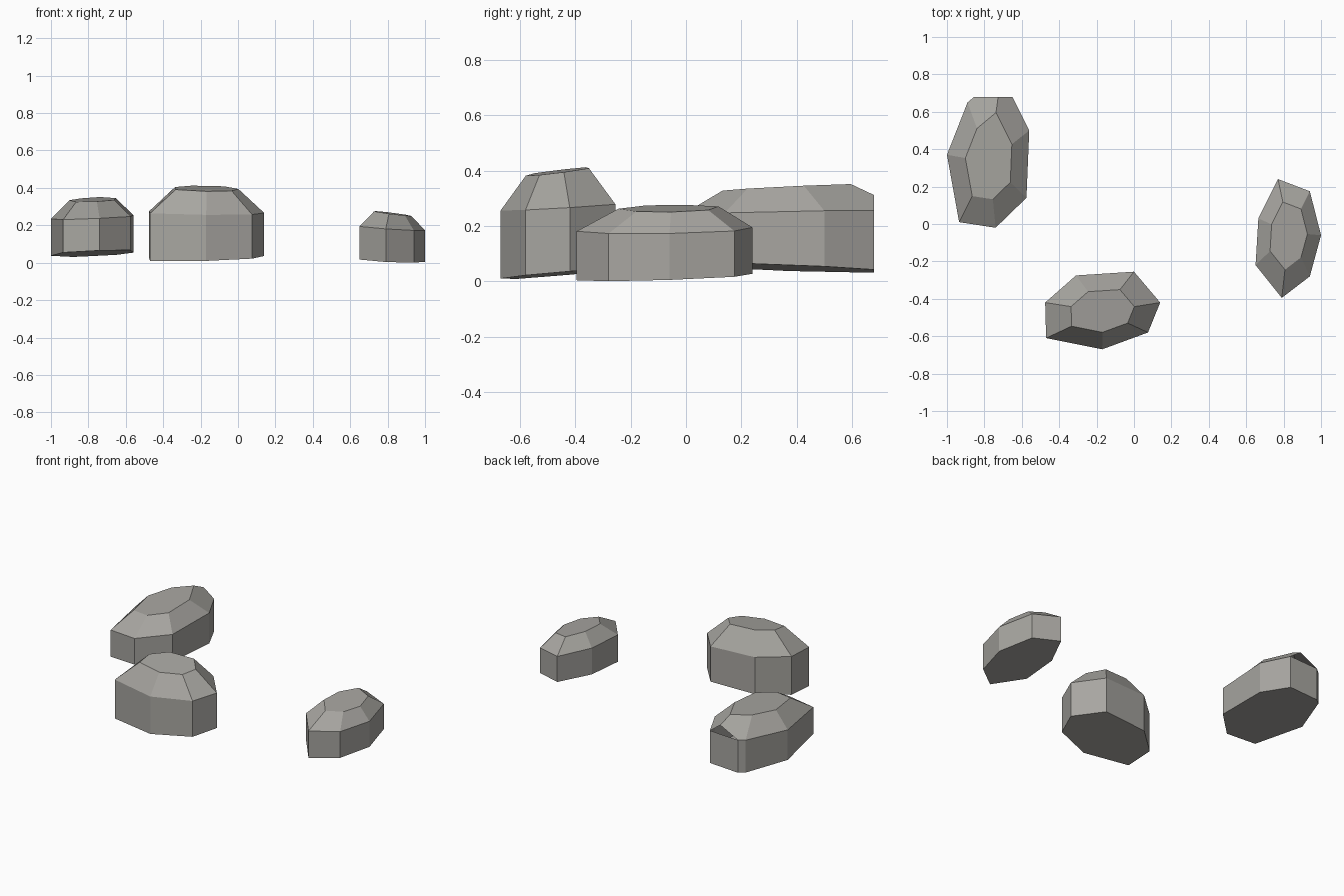
import bpy
import bmesh
from mathutils import Vector

default_cube = bpy.data.objects.get("Cube")
if default_cube:
    bpy.data.objects.remove(default_cube, do_unlink=True)


def make_material(name, colour):
    material = bpy.data.materials.new(name)
    material.use_nodes = True
    material.diffuse_color = colour
    shader = next(n for n in material.node_tree.nodes if n.type == "BSDF_PRINCIPLED")
    shader.inputs["Base Color"].default_value = colour
    shader.inputs["Roughness"].default_value = 0.9
    return material


STONE = make_material("warm grey stone", (0.39, 0.38, 0.355, 1.0))


def tilted_ring(bm, outline, centre, plane, scale=1.0):
    """Ring of vertices on a plane given by height at the centre, x slope and y slope."""
    height, slope_x, slope_y = plane
    ring = []
    for point in outline:
        offset = (Vector(point) - centre) * scale
        x, y = centre + offset
        ring.append(bm.verts.new((x, y, height + slope_x * offset.x + slope_y * offset.y)))
    return ring


def bridge(bm, lower, upper):
    count = len(lower)
    for i in range(count):
        j = (i + 1) % count
        bm.faces.new((lower[i], lower[j], upper[j], upper[i]))


def cut_back(bm, limit):
    """Slice off the back, closing the wall but leaving the chamfer open."""
    geometry = bm.verts[:] + bm.edges[:] + bm.faces[:]
    cut = bmesh.ops.bisect_plane(bm, geom=geometry, dist=0.0001, plane_co=(0, limit, 0),
                                 plane_no=(0, 1, 0), clear_outer=True)
    rim = [v for v in cut["geom_cut"] if isinstance(v, bmesh.types.BMVert)]
    rim.sort(key=lambda v: v.co.z)
    low = sorted(rim[:2], key=lambda v: v.co.x)
    high = sorted(rim[2:4], key=lambda v: -v.co.x)
    bm.faces.new(low + high)


def make_rock(name, outline, centre, base, shoulder, crown, scale, back_limit=None):
    bm = bmesh.new()
    centre = Vector(centre)
    bottom = tilted_ring(bm, outline, centre, base)
    middle = tilted_ring(bm, outline, centre, shoulder)
    top = tilted_ring(bm, outline, centre, crown, scale)
    bridge(bm, bottom, middle)
    bridge(bm, middle, top)
    bm.faces.new(bottom)
    bm.faces.new(top)
    if back_limit is not None:
        cut_back(bm, back_limit)
    bmesh.ops.recalc_face_normals(bm, faces=bm.faces[:])
    mesh = bpy.data.meshes.new(name)
    bm.to_mesh(mesh)
    bm.free()
    mesh.materials.append(STONE)
    rock = bpy.data.objects.new(name, mesh)
    bpy.context.collection.objects.link(rock)
    return rock


# Long rock at the back, with its far end sliced flat
make_rock(
    "back_rock",
    outline=[(-1, .37), (-.89, .65), (-.71, .8), (-.56, .5),
             (-.575, .14), (-.74, -.02), (-.935, .01)],
    centre=(-.774, .33),
    base=(.05, .05, -.04),
    shoulder=(.243, .04, .02),
    crown=(.337, .03, .05),
    scale=.565,
    back_limit=.68,
)

# Tall rock at the front
make_rock(
    "front_rock",
    outline=[(-.475, -.42), (-.31, -.275), (0, -.255), (.14, -.42),
             (.075, -.58), (-.17, -.67), (-.47, -.61)],
    centre=(-.167, -.468),
    base=(.026, .02, .08),
    shoulder=(.268, -.015, .06),
    crown=(.396, -.03, .13),
    scale=.55,
)

# Small rock off to the side
make_rock(
    "side_rock",
    outline=[(.77, .24), (.94, .175), (1, -.06), (.94, -.28),
             (.79, -.395), (.65, -.22), (.665, .03)],
    centre=(.83, -.045),
    base=(.014, -.05, .035),
    shoulder=(.185, -.07, .02),
    crown=(.263, -.13, .02),
    scale=.57,
)
